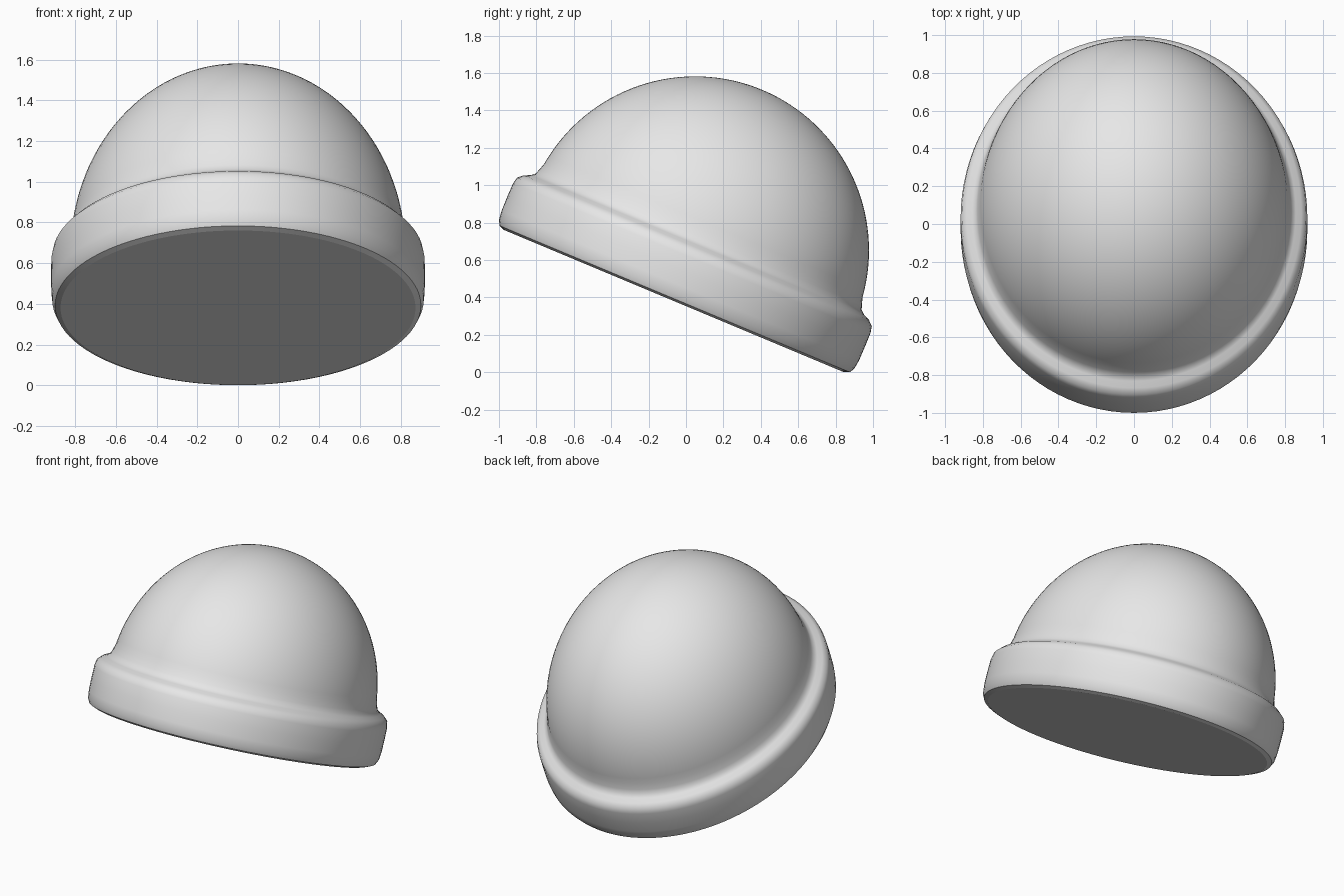
import bpy
import bmesh
from math import sin, cos, asin, pi, radians
from mathutils import Matrix

cube = bpy.data.objects.get("Cube")
if cube:
    bpy.data.objects.remove(cube, do_unlink=True)

SEGMENTS = 96
WIDTH_RATIO = 0.886      # the cap is narrower across than front to back
TILT = radians(-22.7)    # front edge raised
DOME_RADIUS, DOME_CENTRE = 0.93, 0.294

grey = bpy.data.materials.new("light_grey")
grey.use_nodes = True
grey.diffuse_color = (0.8, 0.8, 0.8, 1)
grey.node_tree.nodes["Principled BSDF"].inputs["Base Color"].default_value = (0.8, 0.8, 0.8, 1)

# Folded brim, as radius and height, ending in the crease below the dome
profile = [(0.985, 0), (1.015, 0.012), (1.03, 0.04), (1.036, 0.09), (1.037, 0.17),
           (1.036, 0.25), (1.028, 0.285), (1.0, 0.31), (0.967, 0.325),
           (0.945, 0.343), (0.935, 0.37)]

# Round crown
start = asin((0.41 - DOME_CENTRE) / DOME_RADIUS)
STEPS = 32
for i in range(STEPS):
    a = start + (pi / 2 - start) * i / STEPS
    profile.append((DOME_RADIUS * cos(a), DOME_CENTRE + DOME_RADIUS * sin(a)))

# Sweep the profile into rings
bm = bmesh.new()
rings = []
for r, z in profile:
    ring = []
    for s in range(SEGMENTS):
        a = 2 * pi * s / SEGMENTS
        ring.append(bm.verts.new((r * cos(a) * WIDTH_RATIO, r * sin(a), z)))
    rings.append(ring)
apex = bm.verts.new((0, 0, DOME_CENTRE + DOME_RADIUS))
for s in range(SEGMENTS):
    n = (s + 1) % SEGMENTS
    for low, high in zip(rings, rings[1:]):
        bm.faces.new((low[s], low[n], high[n], high[s]))
    bm.faces.new((rings[-1][s], rings[-1][n], apex))

# Flat underside
bm.faces.new(rings[0][::-1])

# Tip the cap back and stand it on the ground
bm.transform(Matrix.Translation((0, -0.065, 0.387)) @ Matrix.Rotation(TILT, 4, 'X'))
lowest = min(v.co.z for v in bm.verts)
bmesh.ops.translate(bm, vec=(0, 0, -lowest), verts=bm.verts)
bmesh.ops.recalc_face_normals(bm, faces=bm.faces)

mesh = bpy.data.meshes.new("round_cap")
bm.to_mesh(mesh)
bm.free()
mesh.materials.append(grey)
cap = bpy.data.objects.new("round_cap", mesh)
bpy.context.collection.objects.link(cap)

bpy.ops.object.select_all(action='DESELECT')
cap.select_set(True)
bpy.context.view_layer.objects.active = cap
bpy.ops.object.shade_smooth_by_angle(angle=radians(40))
# Keep the underside crisp and flat
rim_normal = Matrix.Rotation(TILT, 3, 'X').col[2]
for face in mesh.polygons:
    if face.normal.dot(rim_normal) < -0.99:
        face.use_smooth = False
